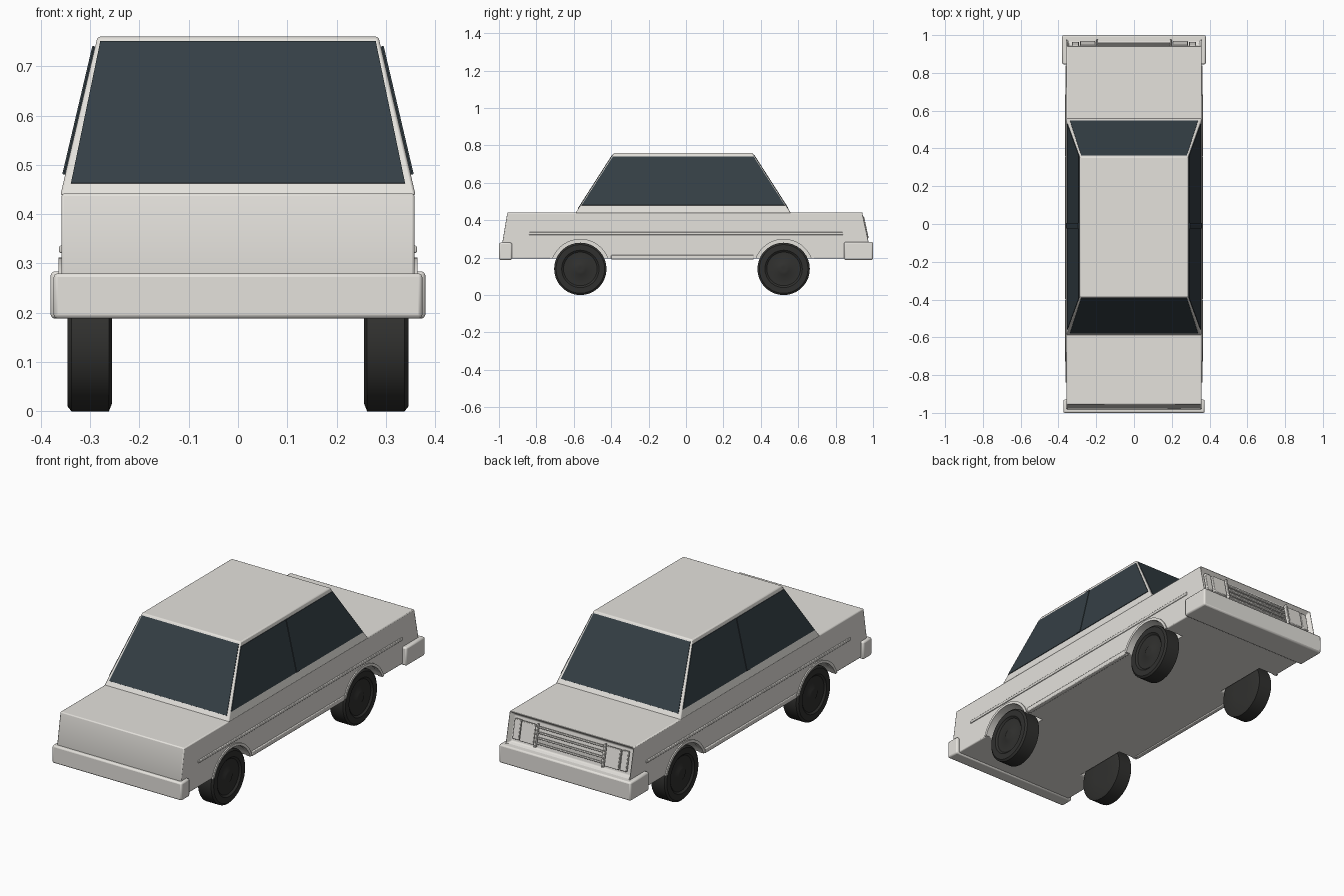
import bpy, bmesh, math
from mathutils import Vector

if "Cube" in bpy.data.objects:
    bpy.data.objects.remove(bpy.data.objects["Cube"])


def material(name, rgb):
    m = bpy.data.materials.new(name)
    m.diffuse_color = (*rgb, 1)
    m.use_nodes = True
    m.node_tree.nodes["Principled BSDF"].inputs["Base Color"].default_value = m.diffuse_color
    return m


PAINT = material("paint", (0.78, 0.76, 0.72))
GLASS = material("dark_glass", (0.035, 0.05, 0.06))
RUBBER = material("rubber", (0.03, 0.03, 0.028))


def finish(name, bm, mat, bevel=0.0, segments=2):
    bmesh.ops.recalc_face_normals(bm, faces=bm.faces)
    me = bpy.data.meshes.new(name)
    bm.to_mesh(me)
    bm.free()
    ob = bpy.data.objects.new(name, me)
    bpy.context.collection.objects.link(ob)
    me.materials.append(mat)
    if bevel:
        b = ob.modifiers.new("bevel", 'BEVEL')
        b.width, b.segments = bevel, segments
        b.limit_method, b.angle_limit = 'ANGLE', math.radians(40)
    bpy.ops.object.select_all(action='DESELECT')
    ob.select_set(True)
    bpy.context.view_layer.objects.active = ob
    bpy.ops.object.shade_smooth_by_angle(angle=math.radians(35))
    return ob


def loft(bm, a, b):
    """Solid between two matching rings of points."""
    va, vb = [bm.verts.new(p) for p in a], [bm.verts.new(p) for p in b]
    n = len(va)
    bm.faces.new(va)
    bm.faces.new(vb[::-1])
    for i in range(n):
        bm.faces.new((va[i], va[(i + 1) % n], vb[(i + 1) % n], vb[i]))


def prism(name, profile, x0, x1, mat=PAINT, bevel=0.0):
    """Extrude a (y, z) profile along x."""
    bm = bmesh.new()
    loft(bm, [(x0, y, z) for y, z in profile], [(x1, y, z) for y, z in profile])
    return finish(name, bm, mat, bevel)


def box(name, x0, x1, y0, y1, z0, z1, mat=PAINT, bevel=0.0):
    return prism(name, [(y0, z0), (y1, z0), (y1, z1), (y0, z1)], x0, x1, mat, bevel)


def slab(name, corners, t, mat, bevel=0.0):
    """Thin plate centred on four corners."""
    c = [Vector(p) for p in corners]
    n = (c[1] - c[0]).cross(c[3] - c[0]).normalized() * t
    bm = bmesh.new()
    loft(bm, [p + n for p in c], [p - n for p in c])
    return finish(name, bm, mat, bevel)


AXLES = {"front": -0.565, "rear": 0.522}
FLOOR, BELT, WHEEL_Z = 0.195, 0.442, 0.14


def arch(yc, r, z=FLOOR, n=16):
    """Arc over a wheel, running from -y to +y."""
    a = math.asin((z - WHEEL_Z) / r)
    angs = [math.pi - a - (math.pi - 2 * a) * i / n for i in range(n + 1)]
    return [(yc + r * math.cos(t), WHEEL_Z + r * math.sin(t)) for t in angs]


# Lower body with wheel arches; lamp recess inset in the +y end
profile = [(0.945, BELT), (-0.955, BELT), (-0.982, 0.28), (-0.96, FLOOR)]
for y in AXLES.values():
    profile += arch(y, 0.16)
profile += [(0.96, FLOOR), (0.96, 0.27), (0.98, 0.28)]
bm = bmesh.new()
loft(bm, [(-0.358, y, z) for y, z in profile], [(0.358, y, z) for y, z in profile])
bmesh.ops.recalc_face_normals(bm, faces=bm.faces)
bm.normal_update()
end = [f for f in bm.faces if f.calc_center_median().y > 0.955 and f.normal.y > 0.9
       and f.calc_center_median().z > 0.3]
bmesh.ops.inset_region(bm, faces=end, thickness=0.024, depth=-0.03)
finish("lower_body", bm, PAINT, 0.005)
box("underbody", -0.25, 0.25, -0.94, 0.94, FLOOR, 0.34)

# Lamps and grille inside the recess
def rear_y(z, d):
    return 0.945 + (BELT - z) * 0.216 - d


def end_panel(name, x0, x1, z0, z1, d, t=0.004):
    slab(name, [(x0, rear_y(z0, d), z0), (x1, rear_y(z0, d), z0),
                (x1, rear_y(z1, d), z1), (x0, rear_y(z1, d), z1)], t, PAINT, 0.003)


for s, side in ((-1, "left"), (1, "right")):
    end_panel(side + "_headlamp", s * 0.205, s * 0.285, 0.312, 0.41, 0.012, 0.008)
    end_panel(side + "_indicator", s * 0.292, s * 0.328, 0.312, 0.41, 0.016, 0.008)
    end_panel(side + "_lamp_divider", s * 0.19, s * 0.2, 0.304, 0.418, 0.008, 0.01)
for i in range(4):
    end_panel("grille_bar", -0.19, 0.19, 0.317 + i * 0.026, 0.325 + i * 0.026, 0.018, 0.008)

# Bumpers
box("front_bumper", -0.374, 0.374, -1.0, -0.93, 0.188, 0.28, bevel=0.008)
box("rear_bumper", -0.38, 0.38, 0.845, 1.0, 0.188, 0.284, bevel=0.008)


# Cabin: tapered solid, with glass laid on each side
def cabin(z):
    t = (z - 0.44) / 0.32
    return 0.36 - 0.075 * t, -0.59 + 0.205 * t, 0.56 - 0.205 * t


def cabin_ring(z):
    x, f, b = cabin(z)
    return [(-x, f, z), (x, f, z), (x, b, z), (-x, b, z)]


bm = bmesh.new()
loft(bm, cabin_ring(0.438), cabin_ring(0.76))
finish("cabin", bm, PAINT, 0.005)

for name, k in (("windscreen", 1), ("rear_window", 2)):
    lo, hi = cabin(0.462), cabin(0.75)
    slab(name, [(-lo[0] + 0.016, lo[k], 0.462), (lo[0] - 0.016, lo[k], 0.462),
                (hi[0] - 0.008, hi[k], 0.75), (-hi[0] + 0.008, hi[k], 0.75)], 0.003, GLASS)

lo, hi = cabin(0.48), cabin(0.74)
for s, side in ((-1, "left"), (1, "right")):
    def side_plate(name, yl0, yl1, yh0, yh1, t):
        slab(side + name, [(s * lo[0], yl0, 0.48), (s * lo[0], yl1, 0.48),
                           (s * hi[0], yh1, 0.74), (s * hi[0], yh0, 0.74)], t, GLASS)
    side_plate("_front_window", lo[1] + 0.006, -0.02, hi[1] + 0.006, -0.02, 0.003)
    side_plate("_rear_window", 0.0, lo[2] - 0.006, 0.0, hi[2] - 0.006, 0.003)
    side_plate("_door_pillar", -0.024, 0.004, -0.024, 0.004, 0.006)

    # Side trim, sill and wheel arch lips
    box(side + "_side_trim", s * 0.35, s * 0.363, -0.84, 0.84, 0.321, 0.336, bevel=0.003)
    box(side + "_sill", s * 0.34, s * 0.364, -0.40, 0.362, 0.19, 0.215, bevel=0.004)
    for end_name, y in AXLES.items():
        lip = arch(y, 0.158) + arch(y, 0.172)[::-1]
        prism(f"{side}_{end_name}_arch_lip", lip, s * 0.34, s * 0.364)

        # Wheel: lathe of (x, radius) with a dished hub
        rings = [(0.256, 0.05), (0.256, 0.125), (0.262, 0.14), (0.338, 0.14), (0.346, 0.13),
                 (0.346, 0.1), (0.338, 0.09), (0.336, 0.04), (0.342, 0.03), (0.342, 0.012)]
        bm = bmesh.new()
        n, loops = 36, []
        for x, r in rings:
            loops.append([bm.verts.new((s * x, y + r * math.cos(2 * math.pi * i / n),
                                        WHEEL_Z + r * math.sin(2 * math.pi * i / n)))
                          for i in range(n)])
        for a, b in zip(loops, loops[1:]):
            for i in range(n):
                bm.faces.new((a[i], a[(i + 1) % n], b[(i + 1) % n], b[i]))
        bm.faces.new(loops[0])
        bm.faces.new(loops[-1])
        finish(f"{side}_{end_name}_wheel", bm, RUBBER)
